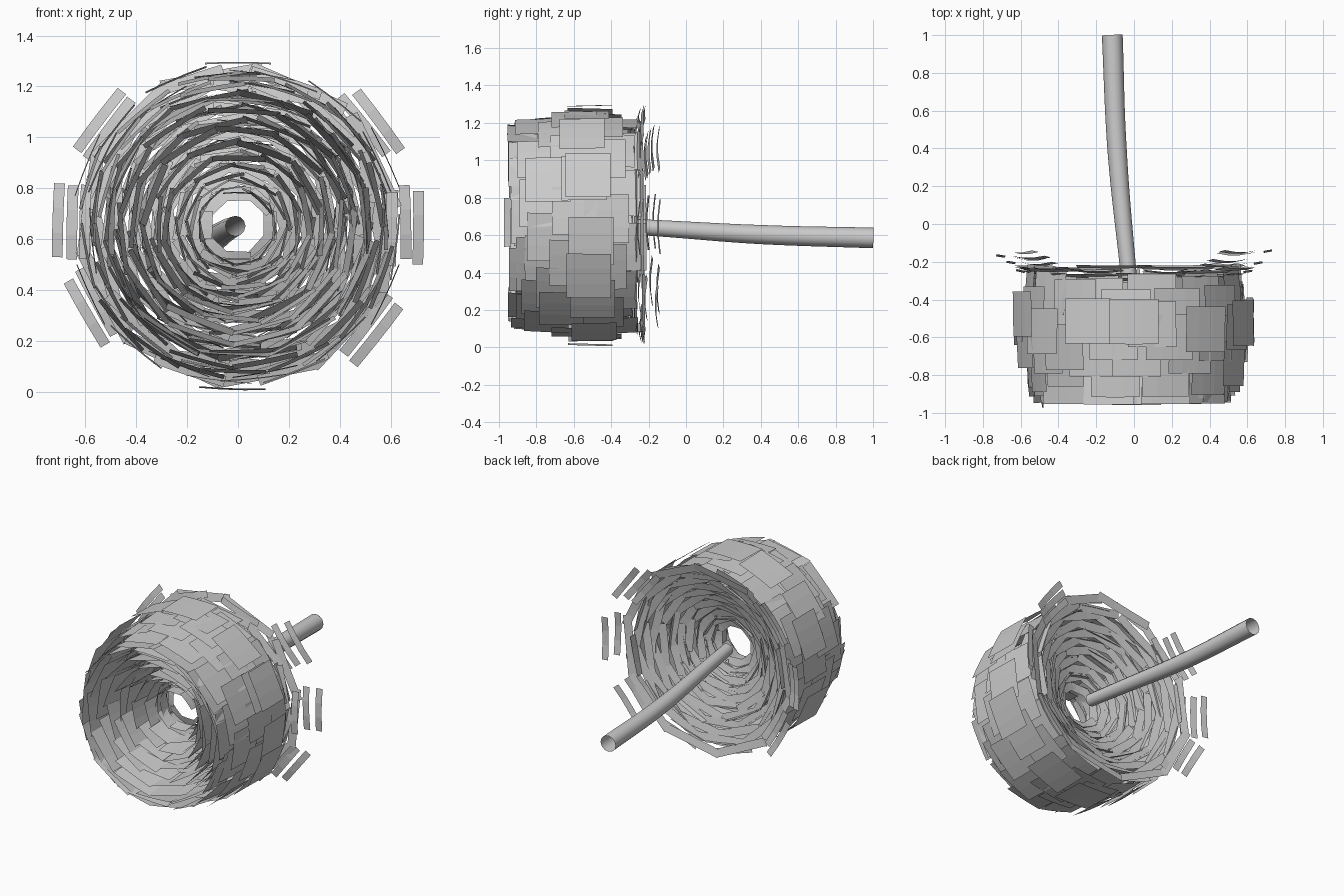
import bpy, bmesh, math, random
from mathutils import Vector

if "Cube" in bpy.data.objects:
    bpy.data.objects.remove(bpy.data.objects["Cube"])

random.seed(4)
CENTRE_Z = 0.652
jit = lambda s: random.uniform(-s, s)


def petal(bm, ang, r, y, width, length, tilt, bow=0.004):
    """One rectangular petal around the y axis; tilt > 0 flares to the back."""
    out = Vector((math.cos(ang), 0, math.sin(ang)))
    side = Vector((-math.sin(ang), 0, math.cos(ang)))
    back = Vector((0, 1, 0))
    along = back * math.cos(tilt) + out * math.sin(tilt)
    normal = out * math.cos(tilt) - back * math.sin(tilt)
    mid = Vector((0, y, CENTRE_Z)) + out * r
    rows = []
    for v in (-0.5, 0.5):
        rows.append([bm.verts.new(mid + side * (u * width) + along * (v * length)
                                  - normal * (bow * (2 * u) ** 2))
                     for u in (-0.5, -0.17, 0.17, 0.5)])
    for i in range(3):
        bm.faces.new((rows[0][i], rows[0][i + 1], rows[1][i + 1], rows[1][i]))


def ring(bm, count, r, y, width, length, tilt, phase=0.0, loose=0.012, bow=0.004):
    for k in range(count):
        petal(bm, 2 * math.pi * k / count + phase + jit(0.05), r + jit(loose),
              y + jit(loose * 2.5), width, length, tilt + jit(0.03), bow)


def finish(bm, name):
    mesh = bpy.data.meshes.new(name)
    bm.to_mesh(mesh)
    bm.free()
    obj = bpy.data.objects.new(name, mesh)
    bpy.context.collection.objects.link(obj)


# Outer barrel of overlapping petals
bm = bmesh.new()
barrel = [(-0.83, 0.51, 0.07), (-0.78, 0.545, 0.07), (-0.71, 0.575, 0.06),
          (-0.63, 0.60, 0.04), (-0.53, 0.615, 0.0), (-0.45, 0.59, -0.04),
          (-0.37, 0.555, -0.06)]
for i, (y, r, tilt) in enumerate(barrel):
    ring(bm, 12, r, y, 0.26, 0.24, tilt, i * 0.23 + math.pi / 2, 0.016)
for a in (25, 90, 158, 205, 268, 335):      # widest, loosest petals
    petal(bm, math.radians(a), 0.642, -0.5 + jit(0.03), 0.26, 0.24, jit(0.03))
finish(bm, "outer_petals")

# Nested upright shells standing on the back cone
floor_y = lambda r: -0.54 + 0.31 * min(1, max(0, (r - 0.12) / 0.48)) ** 0.9
bm = bmesh.new()
shells = 9
for i in range(shells):
    f = i / (shells - 1)
    r = 0.14 + 0.36 * f
    front, rear = -0.93 + 0.26 * (1 - f) ** 1.5, floor_y(r)
    count = 8 + round(3 * f)
    width = 2 * math.pi * r / count * 1.1
    steps = 2 if f < 0.4 else 3 if f < 0.8 else 4
    for j in range(steps):
        t = j / (steps - 1)
        length = min(0.24, (rear - front) * 0.6)
        y = front + length / 2 + t * (rear - front - length)
        ring(bm, count, r, y, width, length, 0.08 * (2 * t - 1),
             i * 0.3 + j * 0.25, 0.012)
finish(bm, "inner_petals")

# Rows of flat strips forming the cone at the back of the flower
bm = bmesh.new()
for i in range(11):
    r = 0.128 + 0.046 * i
    count = 8 if r < 0.3 else 10
    ring(bm, count, r, floor_y(r), 2 * math.pi * r / count * 1.1, 0.054, 1.3,
         i * 0.3, 0.004, 0.003)
finish(bm, "back_cone")

# Loose narrow strips flaring out behind the flower
bm = bmesh.new()
for i, (r, y) in enumerate([(0.60, -0.245), (0.655, -0.205), (0.71, -0.165)]):
    angles = (0, 37, 72, 108, 142, 180, 209, 250, 290, 323) if i == 0 else (0, 37, 142, 180, 209, 323)
    for a in angles:
        rr = 0.97 * r if a in (37, 142, 209, 323) else r
        petal(bm, math.radians(a + jit(2)), rr + jit(0.008), y + jit(0.02),
              0.29, 0.043, 1.4 + jit(0.06), 0.012)
finish(bm, "back_strips")

# Curved tapering stem
curve = bpy.data.curves.new("stem", 'CURVE')
curve.dimensions = '3D'
curve.bevel_depth = 0.055
curve.bevel_resolution = 4
spline = curve.splines.new('BEZIER')
path = [(-0.01, -0.43, 0.652, 0.72), (-0.035, -0.2, 0.64, 0.78),
        (-0.09, 0.4, 0.603, 0.93), (-0.115, 1.0, 0.585, 1.0)]
spline.bezier_points.add(len(path) - 1)
for p, (x, y, z, rad) in zip(spline.bezier_points, path):
    p.co = (x, y, z)
    p.radius = rad
    p.handle_left_type = p.handle_right_type = 'AUTO'
stem = bpy.data.objects.new("stem", curve)
bpy.context.collection.objects.link(stem)
bpy.context.view_layer.objects.active = stem
stem.select_set(True)
bpy.ops.object.convert(target='MESH')
bpy.ops.object.shade_smooth_by_angle()
